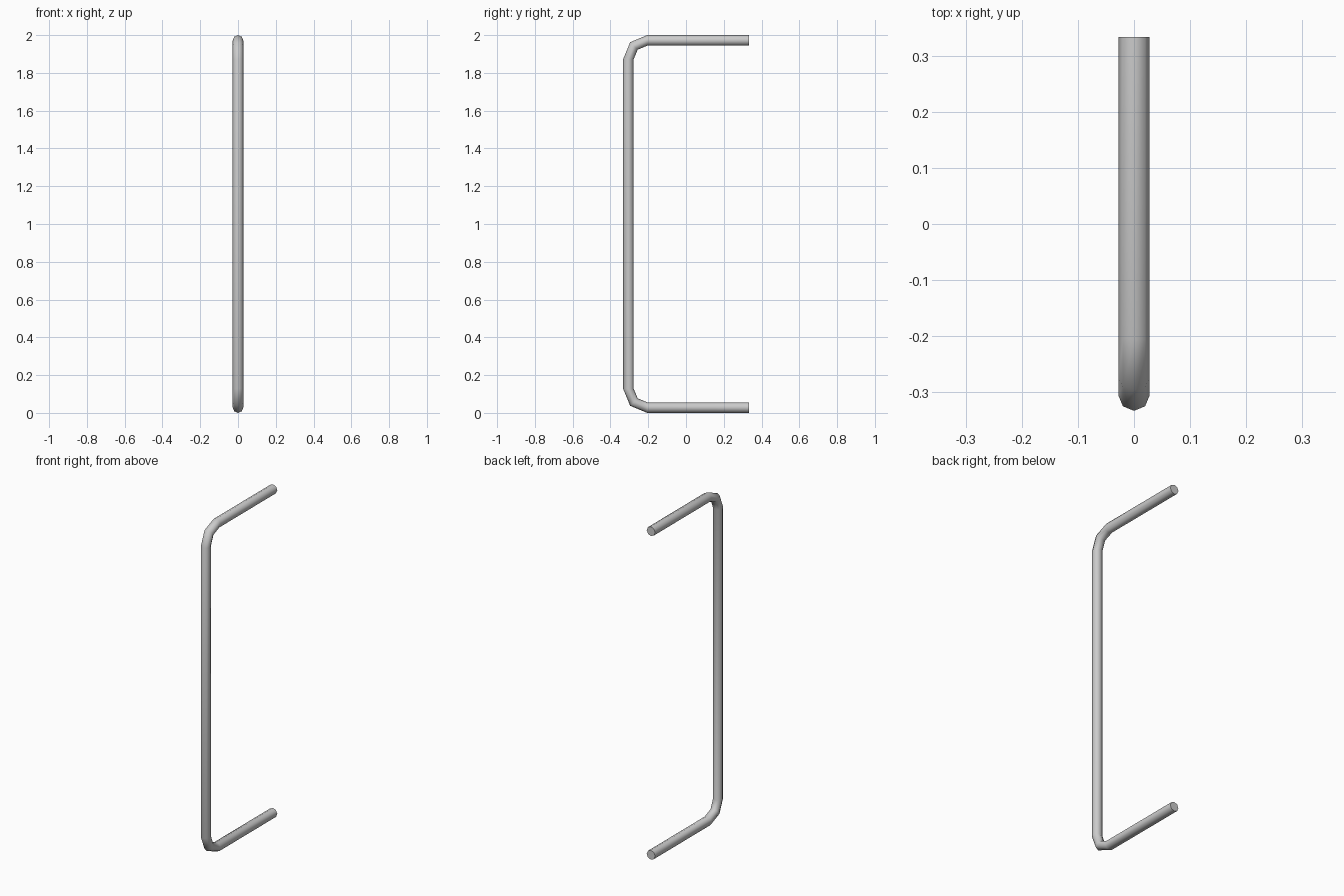
import bpy, bmesh
from math import sin, cos, pi

if "Cube" in bpy.data.objects:
    bpy.data.objects.remove(bpy.data.objects["Cube"])

R = 0.028      # tube radius
BEND = 0.1     # bend radius
SIDES = 8
Y_BACK, Y_BAR = 0.333, -0.305
Z_LOW, Z_HIGH = R, 2 - R

# Path stations: (y, z, angle of the ring's outward direction in the y-z plane)
path = [(Y_BACK, Z_LOW, -pi / 2)]
for zc, angles in ((Z_LOW + BEND, (-90, -135, -180)), (Z_HIGH - BEND, (-180, -225, -270))):
    for deg in angles:
        a = deg * pi / 180
        path.append((Y_BAR + BEND + BEND * cos(a), zc + BEND * sin(a), a))
path.append((Y_BACK, Z_HIGH, -3 * pi / 2))

# Sweep an eight-sided ring along the path
bm = bmesh.new()
rings = []
for y, z, a in path:
    ring = []
    for i in range(SIDES):
        t = 2 * pi * i / SIDES
        out = R * cos(t)
        ring.append(bm.verts.new((R * sin(t), y + out * cos(a), z + out * sin(a))))
    rings.append(ring)
for r0, r1 in zip(rings, rings[1:]):
    for i in range(SIDES):
        j = (i + 1) % SIDES
        bm.faces.new((r0[i], r0[j], r1[j], r1[i]))

# End caps
bm.faces.new(rings[0])
bm.faces.new(rings[-1])
bmesh.ops.recalc_face_normals(bm, faces=bm.faces)

mesh = bpy.data.meshes.new("pull_handle")
bm.to_mesh(mesh)
bm.free()
handle = bpy.data.objects.new("pull_handle", mesh)
bpy.context.collection.objects.link(handle)

# Smooth tube, sharp caps
bpy.context.view_layer.objects.active = handle
handle.select_set(True)
bpy.ops.object.shade_smooth_by_angle(angle=pi / 3)
